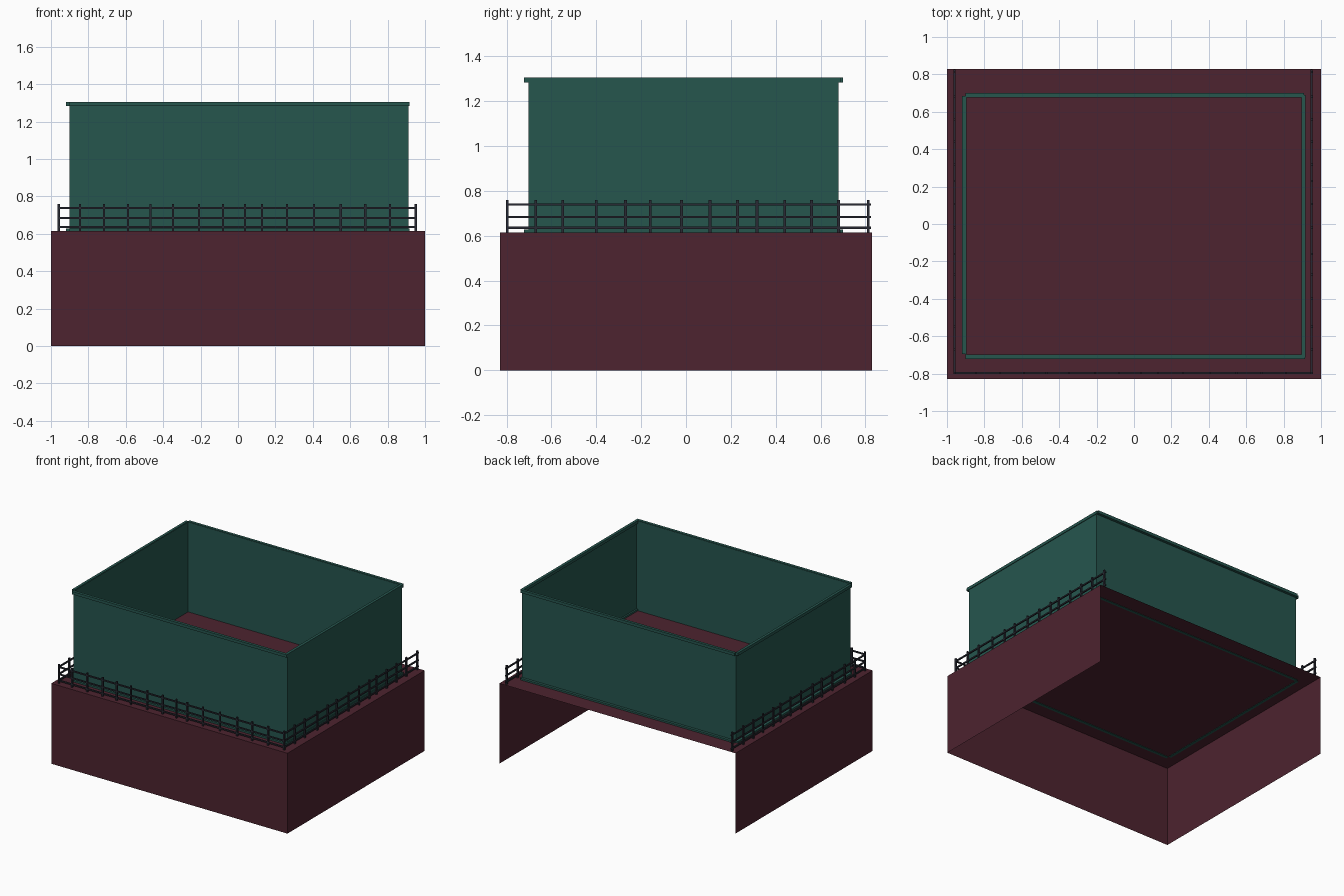
import bpy
import bmesh
from mathutils import Matrix

old = bpy.data.objects.get("Cube")
if old:
    bpy.data.objects.remove(old, do_unlink=True)


def material(name, rgb):
    m = bpy.data.materials.new(name)
    m.use_nodes = True
    m.diffuse_color = (*rgb, 1)
    m.node_tree.nodes["Principled BSDF"].inputs["Base Color"].default_value = (*rgb, 1)
    return m


MAROON = material("dark maroon", (0.075, 0.017, 0.029))
GREEN = material("deep green", (0.019, 0.092, 0.076))
IRON = material("dark iron", (0.021, 0.023, 0.033))


def add_box(bm, x0, x1, y0, y1, z0, z1):
    """Add a box spanning the given ranges."""
    centre = Matrix.Translation(((x0 + x1) / 2, (y0 + y1) / 2, (z0 + z1) / 2))
    size = Matrix.Diagonal((x1 - x0, y1 - y0, z1 - z0, 1))
    bmesh.ops.create_cube(bm, size=1, matrix=centre @ size)


def finish(name, bm, mat):
    mesh = bpy.data.meshes.new(name)
    bm.to_mesh(mesh)
    bm.free()
    mesh.materials.append(mat)
    ob = bpy.data.objects.new(name, mesh)
    bpy.context.collection.objects.link(ob)
    return ob


def box(name, mat, *spans):
    bm = bmesh.new()
    add_box(bm, *spans)
    return finish(name, bm, mat)


DECK = 0.615
TOP = 1.305

# Base: deck with front and side skirts, open at the back and underneath
bm = bmesh.new()
add_box(bm, -1, 1, -0.83, 0.83, 0, DECK)
bm.normal_update()
open_faces = [f for f in bm.faces if f.normal.y > 0.5 or f.normal.z < -0.5]
bmesh.ops.delete(bm, geom=open_faces, context="FACES")
finish("base", bm, MAROON)

# Upper walls, open on top
WALL = 0.004
XL, XR, YF, YB = -0.9, 0.912, -0.702, 0.68
walls = {
    "left_side": (XL, XL + WALL, YF, YB),
    "right_side": (XR - WALL, XR, YF, YB),
    "front": (XL, XR, YF, YF + WALL),
    "back": (XL, XR, YB - WALL, YB),
}
for side, span in walls.items():
    box(side + "_wall", GREEN, *span, DECK, TOP - 0.003)

# Trim strips along the top and bottom of the walls
trims = {
    "left_side": (-0.92, -0.9, -0.695, 0.685),
    "right_side": (0.896, 0.917, -0.715, 0.69),
    "front": (-0.9, 0.915, -0.723, -0.701),
    "back": (-0.9, 0.91, 0.679, 0.7),
}
for side, span in trims.items():
    box(side + "_top_trim", GREEN, *span, TOP - 0.022, TOP)
    box(side + "_bottom_trim", GREEN, *span, DECK - 0.003, DECK + 0.013)

# Railing around the front and both sides
RX0, RX1, RY = -0.96, 0.95, -0.797
HALF = 0.006
FRONT_POSTS = [-0.958, -0.845, -0.717, -0.588, -0.468, -0.348, -0.209, -0.08,
               0.037, 0.128, 0.262, 0.406, 0.55, 0.68, 0.813, 0.95]
SIDE_POSTS = [-0.67, -0.55, -0.4, -0.27, -0.16, -0.02, 0.107,
              0.23, 0.317, 0.44, 0.56, 0.68, 0.812]

bm = bmesh.new()
spots = [(x, RY) for x in FRONT_POSTS]
spots += [(x, y) for x in (RX0, RX1) for y in SIDE_POSTS]
for x, y in spots:
    add_box(bm, x - HALF, x + HALF, y - HALF, y + HALF, DECK, 0.76)
finish("railing_posts", bm, IRON)

bm = bmesh.new()
R = 0.005
for z in (0.636, 0.684, 0.739):
    add_box(bm, RX0, RX1, RY - R, RY + R, z - R, z + R)
    for x in (RX0, RX1):
        add_box(bm, x - R, x + R, RY, 0.826, z - R, z + R)
finish("railing_bars", bm, IRON)
